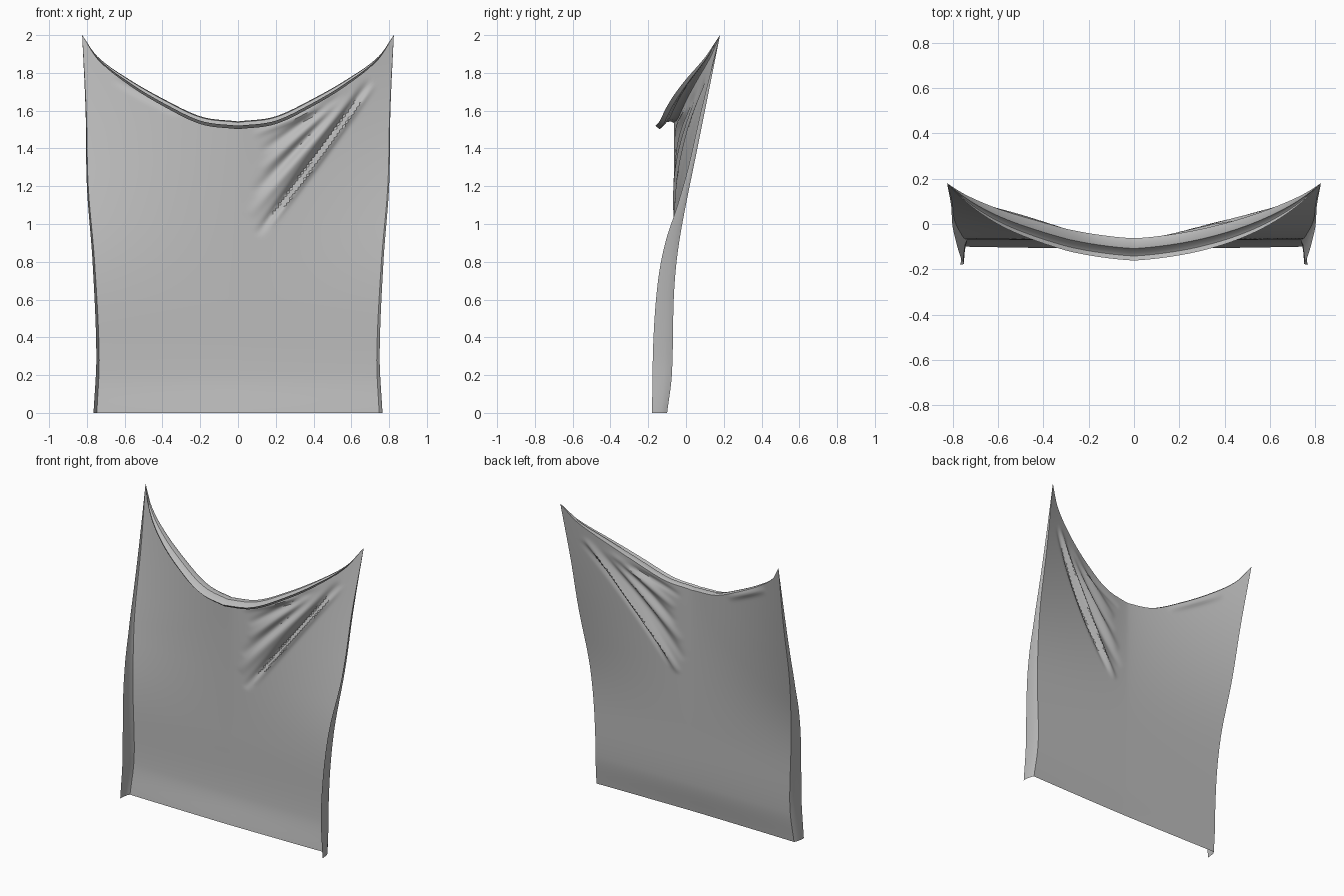
import bpy, bmesh, math

cube = bpy.data.objects.get("Cube")
if cube:
    bpy.data.objects.remove(cube, do_unlink=True)


def curve(pts):
    """Smooth interpolation through (position, value) points."""
    def slope(i):
        a, b = pts[max(i - 1, 0)], pts[min(i + 1, len(pts) - 1)]
        return (b[1] - a[1]) / (b[0] - a[0])

    def f(p):
        p = min(max(p, pts[0][0]), pts[-1][0])
        i = 0
        while i < len(pts) - 2 and p > pts[i + 1][0]:
            i += 1
        (a, va), (b, vb) = pts[i], pts[i + 1]
        h = b - a
        s = (p - a) / h
        return ((1 + 2 * s) * (1 - s) ** 2 * va + s * (1 - s) ** 2 * h * slope(i)
                + s * s * (3 - 2 * s) * vb + s * s * (s - 1) * h * slope(i + 1))
    return f


# Profiles of the hanging sheet, by height or by distance from the middle
half_width = curve([(0, .765), (.3, .75), (.8, .77), (1.2, .8), (1.6, .807), (2, .825)])
middle_y = curve([(0, -.11), (.2, -.08), (.6, -.072), (1.1, -.066), (2, -.06)])
corner_y = curve([(0, -.1), (.2, -.075), (.6, -.065), (.8, -.05), (1, -.02), (1.4, .06), (2, .18)])
flap_y = curve([(0, -.18), (.4, -.172), (.7, -.148), (.9, -.11), (1.1, -.045), (1.3, .012), (1.6, .08), (2, .18)])
top_z = curve([(0, 1.535), (.24, 1.56), (.48, 1.65), (.73, 1.77), (.91, 1.885), (1, 2)])

# Diagonal pull folds: start x, z, end x, z, depth, width
FOLDS = [
    (.10, .94, .70, 1.76, .040, .020),
    (.16, .98, .72, 1.74, -.022, .016),
    (.06, 1.04, .62, 1.70, -.018, .028),
    (.08, 1.16, .60, 1.70, .020, .026),
    (.12, 1.28, .58, 1.69, -.014, .024),
    (.12, 1.38, .56, 1.69, .016, .022),
    (.08, 1.47, .50, 1.64, -.012, .018),
    (-.66, 1.77, -.30, 1.58, .012, .020),
]


def folds(x, z):
    total = 0
    for x0, z0, x1, z1, depth, width in FOLDS:
        dx, dz = x1 - x0, z1 - z0
        length = math.hypot(dx, dz)
        s = ((x - x0) * dx + (z - z0) * dz) / length ** 2
        if 0 < s < 1:
            d = ((x - x0) * dz - (z - z0) * dx) / length
            total += depth * math.sin(math.pi * s) ** .8 * math.exp(-(d / width) ** 2)
    return total


def sheet_point(t, v):
    z = v * top_z(abs(t))
    w = half_width(z) - .018 * (1 - z / 2)
    x = t * w
    y = middle_y(z) + (corner_y(z) - middle_y(z)) * abs(t) ** 1.4
    return x, y + folds(x, z), z


def flap_point(side, s, v):
    """Side edge turned forward around a rounded corner."""
    z = 2 * v
    w = half_width(z)
    inner = w - .018 * (1 - z / 2)
    y0, y1 = corner_y(z), flap_y(z)
    x = inner + (w - inner) * math.sin(s * math.pi / 2) ** .6
    return side * x, y0 + (y1 - y0) * s, z


# Rolled hem along the top edge: forward and upward offsets
HEM = [(-.018, .008), (-.045, .003), (-.065, -.025), (-.078, -.033), (-.098, -.015)]
COLS, ROWS, FLAP = 110, 130, 5

bm = bmesh.new()
columns = []
for side, steps in ((-1, range(FLAP, 0, -1)), (0, range(COLS + 1)), (1, range(1, FLAP + 1))):
    for i in steps:
        t = side if side else 2 * i / COLS - 1
        col = []
        for j in range(ROWS + 1):
            v = j / ROWS
            p = flap_point(side, i / FLAP, v) if side else sheet_point(t, v)
            col.append(bm.verts.new(p))
        x, y, z = col[-1].co
        k = 1 - t ** 4
        for dy, dz in HEM:
            col.append(bm.verts.new((x, y + dy * k, z + dz * k)))
        columns.append(col)
for a, b in zip(columns, columns[1:]):
    for j in range(len(a) - 1):
        bm.faces.new((a[j], b[j], b[j + 1], a[j + 1]))

# Close the pointed upper corners
bmesh.ops.remove_doubles(bm, verts=bm.verts, dist=.0005)

mesh = bpy.data.meshes.new("hanging_cloth")
bm.to_mesh(mesh)
bm.free()
cloth = bpy.data.objects.new("hanging_cloth", mesh)
bpy.context.collection.objects.link(cloth)

grey = bpy.data.materials.new("light_grey_fabric")
grey.use_nodes = True
colour = (.5, .5, .5, 1)
grey.diffuse_color = colour
grey.node_tree.nodes["Principled BSDF"].inputs["Base Color"].default_value = colour
mesh.materials.append(grey)

bpy.context.view_layer.objects.active = cloth
cloth.select_set(True)
bpy.ops.object.shade_smooth_by_angle(angle=math.radians(35))
